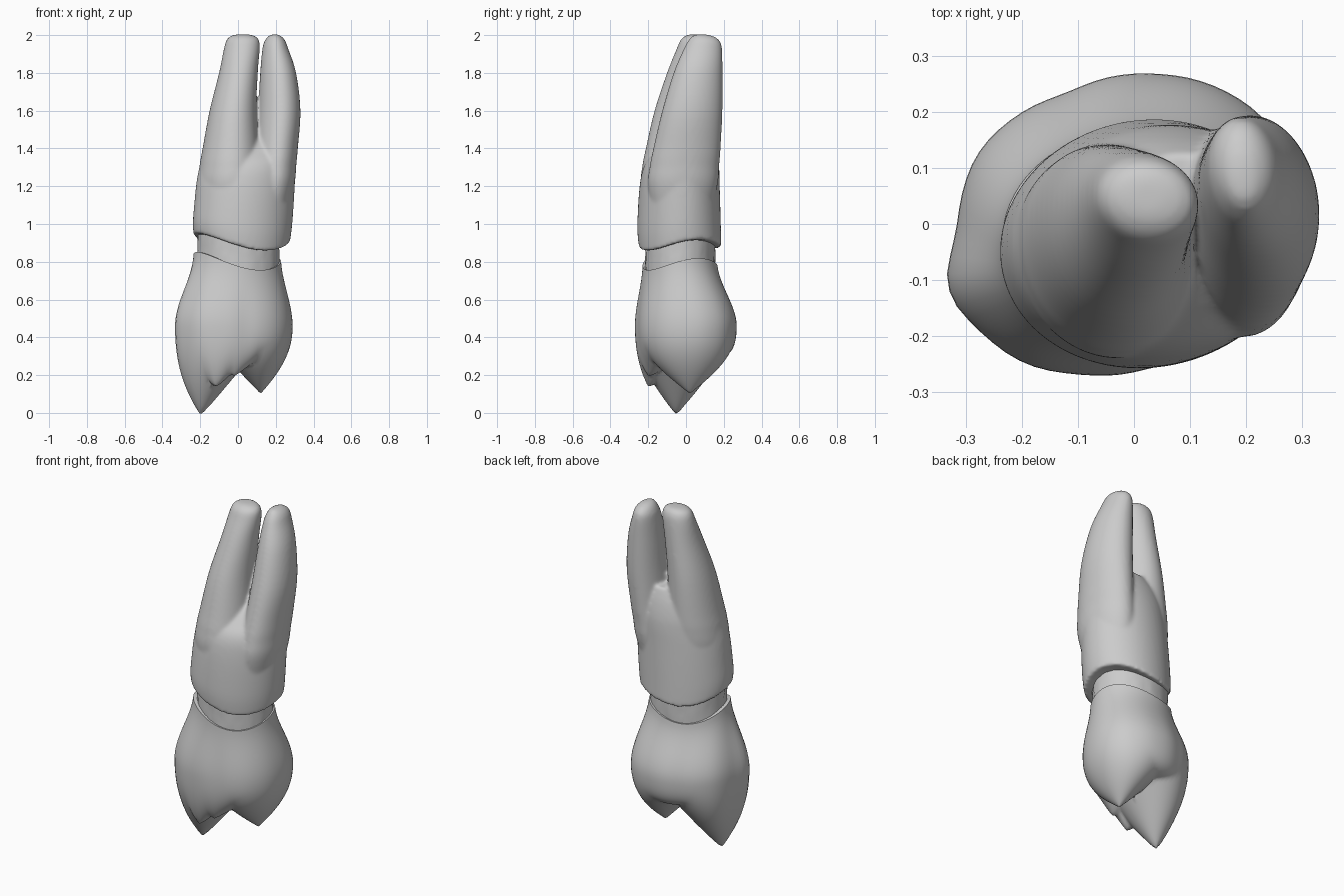
import bpy, bmesh, math, random

if "Cube" in bpy.data.objects:
    bpy.data.objects.remove(bpy.data.objects["Cube"])

random.seed(4)
SEG = 72
enamel = bpy.data.materials.new("tooth_grey")
enamel.diffuse_color = (0.6, 0.6, 0.6, 1)
enamel.use_nodes = True
enamel.node_tree.nodes["Principled BSDF"].inputs["Base Color"].default_value = enamel.diffuse_color


def ellipse(z, x0, x1, y0, y1, wave=None, skew=0.0):
    """One ring fitted to a box, with an optional wavy height and diagonal skew."""
    ring = []
    for i in range(SEG):
        a = 2 * math.pi * i / SEG
        k = 1 + skew * math.sin(2 * a)
        ring.append(((x0 + x1) / 2 + (x1 - x0) / 2 * math.cos(a) * k,
                     (y0 + y1) / 2 + (y1 - y0) / 2 * math.sin(a) * k,
                     z + (wave(a) if wave else 0)))
    return ring


def loft(name, rings):
    """Skin a stack of rings and close both ends."""
    bm = bmesh.new()
    loops = [[bm.verts.new(p) for p in r] for r in rings]
    for a, b in zip(loops, loops[1:]):
        for i in range(SEG):
            j = (i + 1) % SEG
            bm.faces.new((a[i], a[j], b[j], b[i]))
    for loop in (loops[0], loops[-1]):
        c = bm.verts.new([sum(v.co[k] for v in loop) / SEG for k in range(3)])
        for i in range(SEG):
            bm.faces.new((loop[i], loop[(i + 1) % SEG], c))
    bmesh.ops.recalc_face_normals(bm, faces=bm.faces)
    me = bpy.data.meshes.new(name)
    bm.to_mesh(me)
    bm.free()
    ob = bpy.data.objects.new(name, me)
    bpy.context.collection.objects.link(ob)
    me.materials.append(enamel)
    return ob


def smooth(ob, angle=50):
    bpy.ops.object.select_all(action='DESELECT')
    ob.select_set(True)
    bpy.context.view_layer.objects.active = ob
    bpy.ops.object.shade_smooth_by_angle(angle=math.radians(angle))


def blend(stations, steps=5):
    """Smoothly add stations between the given ones."""
    out = []
    n = len(stations)
    for i in range(n - 1):
        p = [stations[max(0, min(n - 1, i + d))] for d in (-1, 0, 1, 2)]
        for s in range(steps):
            t = s / steps
            out.append([0.5 * (2 * b + (c - a) * t + (2 * a - 5 * b + 4 * c - d) * t * t
                               + (3 * b - a - 3 * c + d) * t ** 3)
                        for a, b, c, d in zip(*p)])
    return out + [list(stations[-1])]


def rim(a):
    """Scalloped gum line: low at front and back, high at the sides."""
    return 0.035 * math.cos(2 * a - 0.9) - 0.018 * math.cos(a)


# Root: one trunk and two prongs fused into a single skin
trunk = [(0.9, -.235, .275, -.25, .187), (1.0, -.238, .287, -.257, .184),
         (1.2, -.222, .30, -.245, .178), (1.31, -.202, .305, -.22, .175),
         (1.38, -.18, .30, -.165, .168), (1.46, -.13, .27, -.08, .15),
         (1.53, -.03, .2, .01, .125)]
prong_left = [(1.0, -.19, .10, -.20, .09), (1.2, -.212, .13, -.238, .13),
              (1.31, -.203, .12, -.23, .14), (1.4, -.187, .11, -.212, .142),
              (1.6, -.15, .097, -.166, .14), (1.8, -.10, .104, -.10, .133),
              (1.93, -.074, .115, -.048, .125), (1.975, -.06, .11, -.028, .115),
              (1.995, -.038, .09, -.005, .10), (2.004, -.005, .055, .02, .08)]
prong_right = [(1.0, .04, .25, -.17, .12), (1.2, .06, .297, -.20, .165),
               (1.31, .075, .308, -.19, .175), (1.4, .09, .316, -.172, .182),
               (1.6, .107, .33, -.125, .192), (1.8, .118, .307, -.065, .193),
               (1.93, .13, .265, -.01, .19), (1.97, .142, .25, .012, .178),
               (1.992, .158, .232, .03, .15), (2.004, .18, .21, .05, .11)]
parts = []
for stations, skew in ((trunk, .03), (prong_left, -.04), (prong_right, -.05)):
    rings = []
    for s in blend(stations):
        fade = max(0, 1 - (s[0] - 0.9) / 0.2) if stations is trunk else 0
        rings.append(ellipse(*s, wave=lambda a, f=fade: f * rim(a), skew=skew))
    parts.append(loft("root", rings))
bpy.ops.object.select_all(action='DESELECT')
for ob in parts:
    ob.select_set(True)
bpy.context.view_layer.objects.active = parts[0]
bpy.ops.object.join()
root = parts[0]
m = root.modifiers.new("fuse", 'REMESH')
m.mode = 'VOXEL'
m.voxel_size = 0.009
m = root.modifiers.new("soften", 'SMOOTH')
m.factor = 0.5
m.iterations = 10
bpy.ops.object.modifier_apply(modifier="fuse")
bpy.ops.object.modifier_apply(modifier="soften")
smooth(root, 50)

# Neck: rough recessed band between root and crown
neck_rings = []
for k in range(7):
    ring = ellipse(0.74 + 0.033 * k, -.214, .218, -.215, .154, wave=rim)
    neck_rings.append([(x * (1 + random.uniform(-.012, .012)),
                        y * (1 + random.uniform(-.012, .012)), z) for x, y, z in ring])
smooth(loft("neck", neck_rings), 60)

# Crown: widest outline, given as points around the tooth
outline = [(.285, -.02), (.28, .1), (.23, .19), (.15, .243), (.04, .267), (-.12, .232),
           (-.28, .125), (-.305, .06), (-.315, -.02), (-.338, -.115), (-.27, -.195),
           (-.2, -.247), (-.1, -.267), (.04, -.252), (.2, -.19), (.265, -.1)]
polar = sorted((math.atan2(y, x) % (2 * math.pi), math.hypot(x, y)) for x, y in outline)
polar = ([(a - 2 * math.pi, r) for a, r in polar] + polar
         + [(a + 2 * math.pi, r) for a, r in polar])


def radius(a):
    for (a0, r0), (a1, r1) in zip(polar, polar[1:]):
        if a0 <= a < a1:
            return r0 + (r1 - r0) * (a - a0) / (a1 - a0)


raw = [radius(2 * math.pi * i / SEG) for i in range(SEG)]
raw = [sum(raw[(i + d) % SEG] for d in (-1, 0, 1)) / 3 for i in range(SEG)]
widest = [(r * math.cos(2 * math.pi * i / SEG), r * math.sin(2 * math.pi * i / SEG))
          for i, r in enumerate(raw)]
collar = ellipse(0.80, -.235, .228, -.23, .167, wave=rim)

# Cusps and front ridge: x, y, tip height, steepness, stretch along y
cusps = [(-.2, -.05, -.025, 1.2, 1), (.12, .02, .1, 1.05, .75),
         (-.12, -.2, .10, 1.1, 1), (-.02, -.2, .17, .8, 1)]


def biting_height(x, y):
    return min(.28, min(t + k * math.hypot(x - cx, (y - cy) * f)
                        for cx, cy, t, k, f in cusps))


crown_rings = []
BELLY = 0.46
for k in range(1, 37):                       # biting surface, centre to edge
    u = k / 36 * math.pi / 2
    s = math.sin(u)
    lift = (1 - math.cos(u)) ** 2.2
    ring = []
    for x, y in widest:
        h = biting_height(x * s, y * s)
        ring.append((x * s, y * s, h + (BELLY - h) * lift))
    crown_rings.append(ring)
for k in range(1, 15):                       # side wall, narrowing to the collar
    t = k / 14
    w = t * t * (3 - 2 * t) * 0.85 + t * t * 0.15
    crown_rings.append([(x + (cx - x) * w, y + (cy - y) * w, BELLY + (cz - BELLY) * t)
                        for (x, y), (cx, cy, cz) in zip(widest, collar)])
crown_rings.append([(x * .85, y * .85, z - .005) for x, y, z in collar])
smooth(loft("crown", crown_rings), 45)
